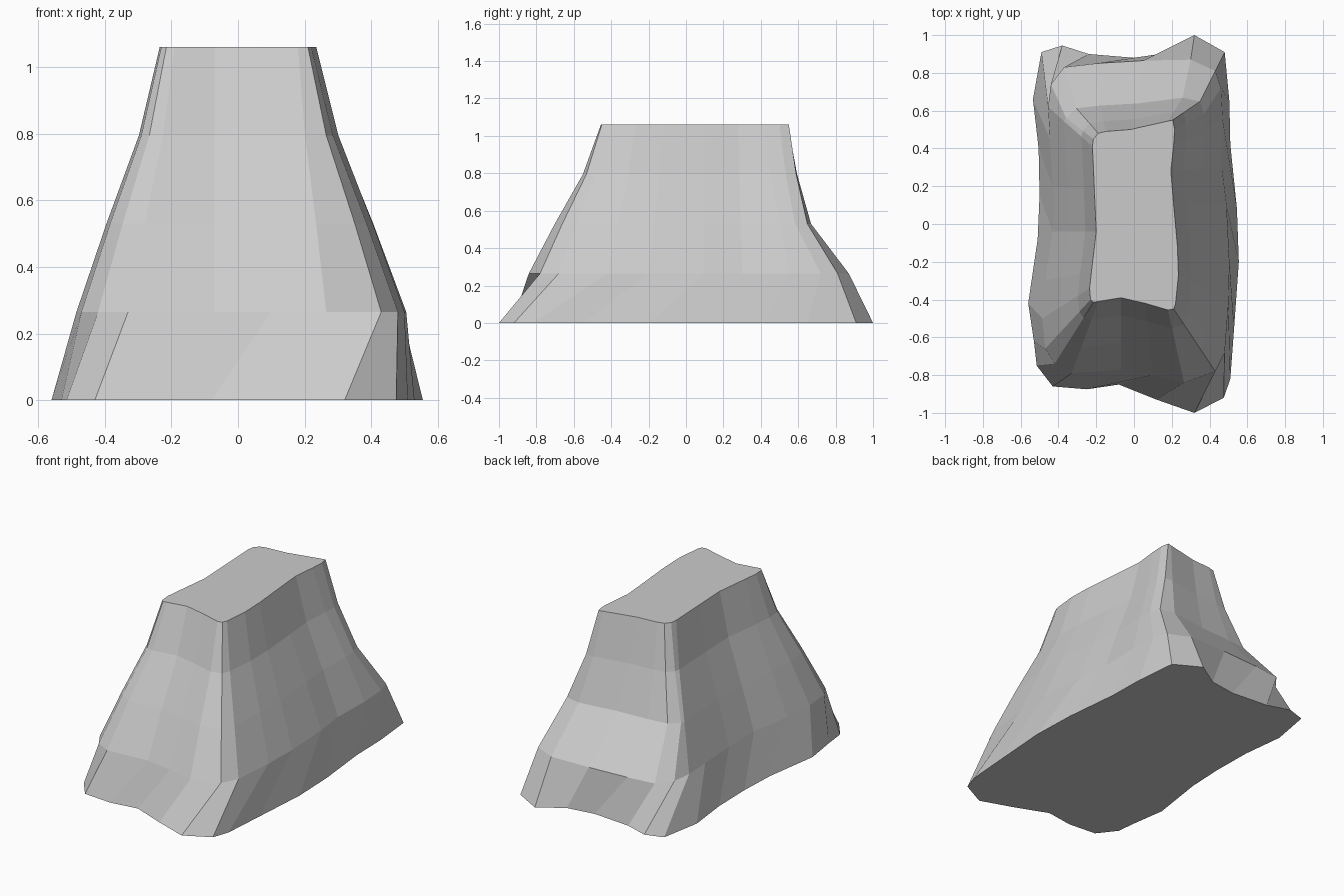
import bpy, bmesh

# Plan outlines, counter-clockwise from the front right; index i runs up one rib
flare = [(.265, -.84), (.43, -.78), (.48, -.68), (.50, -.42), (.505, -.2),
         (.49, .1), (.465, .3), (.47, .55), (.46, .72), (.43, .81), (.3, .87),
         (.05, .865), (-.2, .85), (-.37, .83), (-.44, .74), (-.455, .62),
         (-.445, .45), (-.43, .2), (-.43, -.04), (-.47, -.3), (-.485, -.5),
         (-.47, -.66), (-.42, -.74), (-.33, -.79), (-.07, -.77), (.1, -.8)]
crown = [(.18, -.455), (.21, -.45), (.22, -.42), (.235, -.27), (.23, -.12),
         (.21, .1), (.195, .28), (.21, .42), (.215, .5), (.205, .55), (.18, .545),
         (-.02, .5), (-.15, .49), (-.19, .48), (-.215, .45), (-.22, .41),
         (-.215, .3), (-.21, .18), (-.2, -.04), (-.225, -.25), (-.235, -.34),
         (-.23, -.4), (-.215, -.415), (-.19, -.41), (-.07, -.39), (.06, -.42)]
# The foot is twisted clockwise against the ribs above it
foot = [(.12, -.93), (.32, -1.0), (.475, -.92), (.51, -.82), (.53, -.55),
        (.555, -.2), (.545, .08), (.51, .42), (.505, .65), (.48, .91), (.32, 1.0),
        (.17, .905), (0, .88), (-.24, .9), (-.38, .945), (-.49, .91),
        (-.535, .66), (-.505, .4), (-.5, .15), (-.51, -.08), (-.56, -.42),
        (-.53, -.62), (-.515, -.75), (-.43, -.86), (-.25, -.875), (-.08, -.85)]


def between(t, t_back):
    """Outline between crown and flare; the back face is hollower in y."""
    ring = []
    for (cx, cy), (fx, fy) in zip(crown, flare):
        ty = t_back if fy > .7 else t
        ring.append((cx + (fx - cx) * t, cy + (fy - cy) * ty))
    return ring


levels = [(0, foot), (.265, flare), (.53, between(.64, .38)),
          (.795, between(.25, .15)), (1.06, crown)]

# Loft the outlines into one closed rock
bm = bmesh.new()
rings = [[bm.verts.new((x, y, z)) for x, y in pts] for z, pts in levels]
n = len(foot)
for low, high in zip(rings, rings[1:]):
    for i in range(n):
        j = (i + 1) % n
        bm.faces.new((low[i], low[j], high[j], high[i]))
bm.faces.new(rings[0][::-1])
bm.faces.new(rings[-1])
mesh = bpy.data.meshes.new("rock_mesa")
bm.to_mesh(mesh)
bm.free()
bpy.context.collection.objects.link(bpy.data.objects.new("rock_mesa", mesh))
